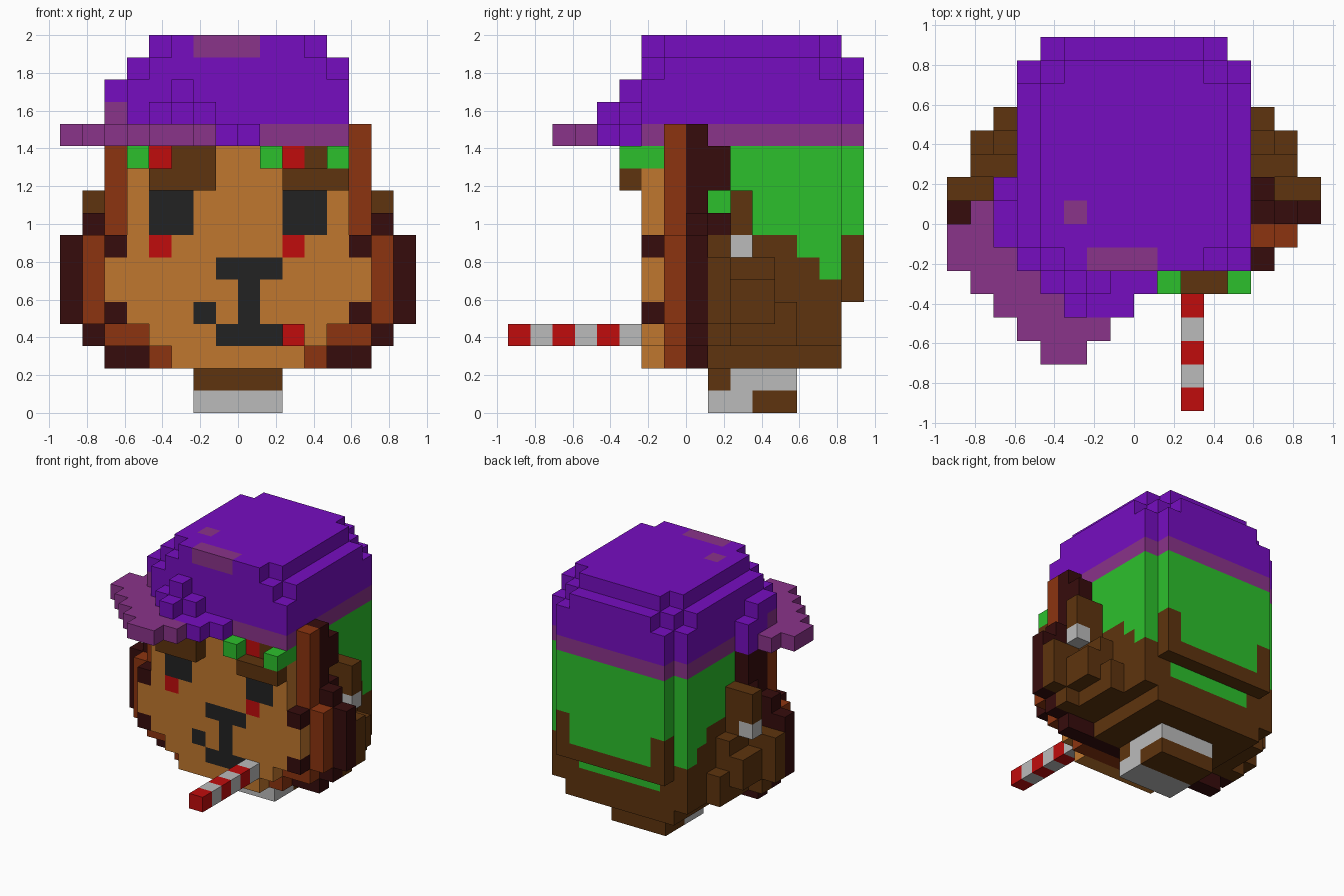
import bpy, bmesh
from mathutils import Vector

if "Cube" in bpy.data.objects:
    bpy.data.objects.remove(bpy.data.objects["Cube"])

U = 2 / 17                      # edge of one block
ORIGIN = Vector((-8 * U, -8 * U, 0))


def linear(c):
    c /= 255
    return c / 12.92 if c <= 0.04045 else ((c + 0.055) / 1.055) ** 2.4


PALETTE = {
    "purple": (118, 13, 192), "mauve": (138, 51, 138), "green": (44, 192, 44),
    "tan": (192, 119, 46), "brown": (94, 52, 14), "rust": (140, 52, 16),
    "maroon": (54, 12, 12), "black": (34, 34, 34), "red": (192, 12, 12),
    "white": (187, 187, 187),
}
MATS = {}
for name, rgb in PALETTE.items():
    MATS[name] = bpy.data.materials.new(name)
    MATS[name].diffuse_color = (*[linear(v) for v in rgb], 1)
COLOURS = list(PALETTE)

blocks = {}                     # grid cell -> (part, colour)


def span(r):
    return range(r, r + 1) if isinstance(r, int) else range(r[0], r[1] + 1)


def fill(part, colour, xs, ys, zs):
    """Fill an inclusive box of blocks; later fills replace earlier ones."""
    for x in span(xs):
        for y in span(ys):
            for z in span(zs):
                blocks[x, y, z] = (part, colour)


def both(part, colour, xs, ys, zs):
    """Fill a box and its mirror image across x = 0."""
    r = span(xs)
    fill(part, colour, xs, ys, zs)
    fill(part, colour, (15 - r[-1], 15 - r[0]), ys, zs)


# Back of the head: brown below, green above
fill("head", "brown", (4, 11), (9, 14), 2)
fill("head", "brown", (3, 12), (9, 14), (3, 7))
fill("head", "brown", (4, 11), 15, (5, 7))
fill("head", "green", (3, 12), (9, 14), (8, 11))
fill("head", "green", (4, 11), 15, (8, 11))
fill("head", "green", (5, 10), 15, (6, 7))
fill("head", "green", (5, 10), 14, 4)
both("head", "green", 12, (13, 14), 7)
both("head", "green", 12, 14, 6)

# Maroon and rust rims framing the face
for x0, rows in ((2, 2), (1, 3), (0, (4, 7)), (1, 8), (2, (9, 12))):
    fill("outer_rim", "maroon", (x0, 15 - x0), 8, rows)
for x0, rows in ((4, 2), (2, 3), (1, (4, 7)), (2, (8, 12))):
    fill("inner_rim", "rust", (x0, 15 - x0), 7, rows)

# Face plate with cheek marks
for x0, rows in ((5, 2), (4, 3), (3, 4), (2, (5, 6)), (3, (7, 11))):
    fill("face", "tan", (x0, 15 - x0), 6, rows)
both("face", "maroon", 2, 6, 4)
both("face", "maroon", 2, 6, 7)

# Eyes, nose and mouth
both("eyes", "black", (4, 5), 6, (8, 9))
for x in (4, 10):
    fill("eyes", "red", x, 6, 7)
fill("nose_mouth", "black", (7, 9), 6, 6)
fill("nose_mouth", "black", 8, 6, (4, 5))
fill("nose_mouth", "black", (7, 9), 6, 3)
fill("nose_mouth", "black", 6, 6, 4)

# Brows with green and red tufts
fill("brows", "brown", (4, 6), 5, 10)
fill("brows", "brown", (10, 12), 5, 10)
fill("brows", "brown", (5, 6), (5, 6), 11)
fill("brows", "brown", 11, 6, 11)
for x in (4, 10):
    fill("brows", "red", x, 6, 11)
for x in (3, 9, 12):
    fill("brows", "green", x, (5, 6), 11)

# Side hair tufts with a white stud in each
for y, top in ((9, 7), (10, 9), (11, 6), (12, 4)):
    both("side_hair", "brown", 13, y, (3, top))
both("side_hair", "brown", 14, 9, (3, 6))
both("side_hair", "brown", 14, 10, (4, 5))
both("side_hair", "brown", 14, 11, (4, 5))
both("side_hair", "brown", 14, 10, (8, 9))
both("side_hair", "brown", 15, 9, (4, 6))
both("side_hair", "maroon", 13, 9, 8)
both("side_hair", "maroon", 13, 9, (10, 11))
both("ear_stud", "white", 14, 10, 7)

# Neck
fill("neck", "white", (6, 9), (9, 10), 0)
fill("neck", "brown", (6, 9), (11, 12), 0)
fill("neck", "brown", (6, 9), 9, 1)
fill("neck", "white", (6, 9), (10, 12), 1)

# Cap: mauve band, purple crown with stepped corners
for colour, rows in (("mauve", 12), ("purple", (13, 14))):
    fill("cap", colour, (3, 12), (6, 14), rows)
    fill("cap", colour, (4, 11), 15, rows)
fill("cap", "purple", (3, 12), (7, 13), 15)
fill("cap", "purple", (4, 11), (6, 14), 15)
fill("cap", "purple", (5, 10), 15, 15)
fill("cap", "purple", (4, 11), (7, 13), 16)
fill("cap", "purple", (5, 10), (6, 14), 16)
fill("cap", "mauve", (6, 8), 6, 16)
fill("cap", "mauve", 5, 8, 16)

# Crooked brim, one strip per row of depth
for y, xs in ((8, 1), (7, (0, 1)), (6, (0, 2)), (5, (1, 3)),
              (4, (2, 4)), (3, (3, 6)), (2, (4, 5))):
    fill("brim", "mauve", xs, y, 12)

# Cap bulges resting on the brim
fill("cap_bulge", "purple", (4, 8), 5, 12)
fill("cap_bulge", "purple", (5, 7), 4, 12)
fill("cap_bulge", "purple", (4, 6), 5, 13)
fill("cap_bulge", "purple", 5, 4, 13)
fill("cap_bulge", "purple", 5, 5, 14)
fill("cap_bulge", "purple", 2, (7, 9), (12, 13))
fill("cap_bulge", "purple", 2, (7, 8), 14)
fill("cap_bulge", "mauve", 2, 7, 13)

# Striped stick in the mouth
for y in range(6):
    fill("striped_stick", "white" if y % 2 else "red", 10, y, 3)


def build(part):
    """Mesh the exposed block faces of one part and merge flat areas."""
    bm = bmesh.new()
    for cell, (owner, colour) in blocks.items():
        if owner != part:
            continue
        for axis in range(3):
            for side in (0, 1):
                near = list(cell)
                near[axis] += 2 * side - 1
                if tuple(near) in blocks:
                    continue
                a, b = (axis + 1) % 3, (axis + 2) % 3
                loop = []
                for da, db in ((0, 0), (1, 0), (1, 1), (0, 1)):
                    p = Vector(cell)
                    p[axis] += side
                    p[a] += da
                    p[b] += db
                    loop.append(bm.verts.new(ORIGIN + p * U))
                face = bm.faces.new(loop if side else loop[::-1])
                face.material_index = COLOURS.index(colour)
    bmesh.ops.remove_doubles(bm, verts=bm.verts, dist=1e-4)
    bmesh.ops.dissolve_limit(bm, angle_limit=0.01, verts=bm.verts,
                             edges=bm.edges, delimit={"MATERIAL"})
    mesh = bpy.data.meshes.new(part)
    bm.to_mesh(mesh)
    bm.free()
    for name in COLOURS:
        mesh.materials.append(MATS[name])
    bpy.context.collection.objects.link(bpy.data.objects.new(part, mesh))


for part in dict.fromkeys(owner for owner, _ in blocks.values()):
    build(part)

for m in bpy.data.materials:
    if m.users and not m.is_grease_pencil:
        m.use_nodes = True
        m.node_tree.nodes["Principled BSDF"].inputs["Base Color"].default_value = m.diffuse_color
